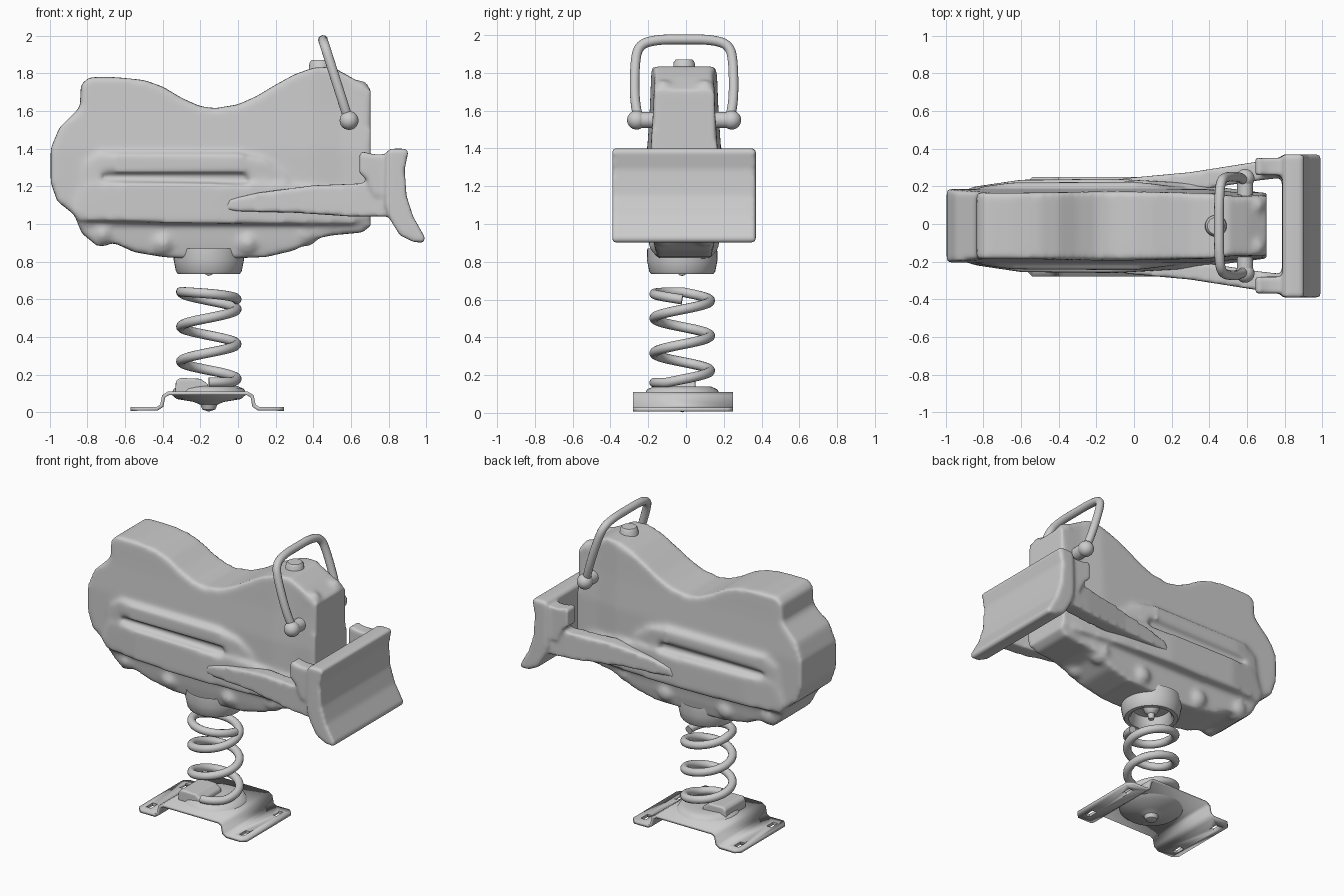
import bpy, bmesh, math
from mathutils import Vector, Matrix

cube = bpy.data.objects.get("Cube")
if cube:
    bpy.data.objects.remove(cube, do_unlink=True)

CY = -0.01           # centre line of the body
AX, AY = -0.155, -0.02   # spring axis

grey = bpy.data.materials.new("plain_grey")
grey.use_nodes = True
COLOUR = (0.6, 0.6, 0.6, 1)
grey.diffuse_color = COLOUR
grey.node_tree.nodes["Principled BSDF"].inputs["Base Color"].default_value = COLOUR


def link(name, data):
    ob = bpy.data.objects.new(name, data)
    bpy.context.collection.objects.link(ob)
    data.materials.append(grey)
    return ob


def from_bmesh(name, bm, voxel=0, smooth=0):
    bmesh.ops.recalc_face_normals(bm, faces=bm.faces[:])
    mesh = bpy.data.meshes.new(name)
    bm.to_mesh(mesh)
    bm.free()
    ob = link(name, mesh)
    if voxel:
        rm = ob.modifiers.new("fuse", 'REMESH')
        rm.mode, rm.voxel_size, rm.use_smooth_shade = 'VOXEL', voxel, True
        sm = ob.modifiers.new("soften", 'SMOOTH')
        sm.factor, sm.iterations = 0.5, smooth
    else:
        bpy.ops.object.select_all(action='DESELECT')
        bpy.context.view_layer.objects.active = ob
        ob.select_set(True)
        bpy.ops.object.shade_smooth_by_angle(angle=math.radians(40))
    return ob


def prism(bm, poly, inner, outer, cuts_x=(), cuts_z=()):
    """Side outline spanning y = inner(x, z) to outer(x, z)."""
    part = bmesh.new()
    face = part.faces.new([part.verts.new((x, 0, z)) for x, z in poly])
    ext = bmesh.ops.extrude_face_region(part, geom=[face])
    for v in ext["geom"]:
        if isinstance(v, bmesh.types.BMVert):
            v.co.y = 1
    for cuts, axis in ((cuts_x, (1, 0, 0)), (cuts_z, (0, 0, 1))):
        for c in cuts:
            geom = part.verts[:] + part.edges[:] + part.faces[:]
            bmesh.ops.bisect_plane(part, geom=geom, dist=1e-5,
                                   plane_co=Vector(axis) * c, plane_no=axis)
    for v in part.verts:
        x, y, z = v.co
        v.co.y = CY + (outer(x, z) if y > 0.5 else inner(x, z))
    bmesh.ops.recalc_face_normals(part, faces=part.faces[:])
    tmp = bpy.data.meshes.new("tmp")
    part.to_mesh(tmp)
    part.free()
    bm.from_mesh(tmp)
    bpy.data.meshes.remove(tmp)


def wide(bm, poly, half, **cuts):
    prism(bm, poly, lambda x, z: -half(x, z), half, **cuts)


def ramp(t, pairs):
    """Piecewise linear lookup."""
    for (a, va), (b, vb) in zip(pairs, pairs[1:]):
        if t <= b:
            return va + (vb - va) * max(0, (t - a) / (b - a))
    return pairs[-1][1]


def revolve(name, profile, x, y, z=0, steps=40):
    bm = bmesh.new()
    vs = [bm.verts.new((r, 0, h)) for r, h in profile]
    edges = [bm.edges.new(p) for p in zip(vs, vs[1:])]
    bmesh.ops.spin(bm, geom=vs + edges, cent=(0, 0, 0), axis=(0, 0, 1),
                   angle=2 * math.pi, steps=steps)
    bmesh.ops.remove_doubles(bm, verts=bm.verts[:], dist=1e-4)
    bmesh.ops.translate(bm, vec=(x, y, z), verts=bm.verts[:])
    return from_bmesh(name, bm)


def tube(name, points, radius, kind='POLY'):
    cu = bpy.data.curves.new(name, 'CURVE')
    cu.dimensions = '3D'
    cu.bevel_depth, cu.bevel_resolution, cu.use_fill_caps = radius, 4, True
    sp = cu.splines.new(kind)
    sp.points.add(len(points) - 1)
    for p, co in zip(sp.points, points):
        p.co = (*co, 1)
    if kind == 'NURBS':
        sp.order_u, sp.use_endpoint_u, sp.resolution_u = 3, True, 8
    return link(name, cu)


# Body: saddle-backed side outline, wider in the middle, narrow underneath
bm = bmesh.new()
top = [(-.835, 1.74), (-.79, 1.78), (-.65, 1.78), (-.5, 1.765), (-.4, 1.73), (-.3, 1.67),
       (-.2, 1.625), (-.12, 1.615), (0, 1.635), (.1, 1.68), (.2, 1.74), (.3, 1.795),
       (.4, 1.83), (.5, 1.835), (.6, 1.78), (.705, 1.71)]
under = [(.705, .99), (.66, .955), (.5, .94), (.4, .92), (.3, .86), (.15, .825), (-.2, .81),
         (-.4, .825), (-.55, .85), (-.66, .9), (-.75, .885), (-.83, .95), (-.87, 1.05),
         (-.96, 1.12), (-.995, 1.22), (-.995, 1.4), (-.95, 1.51), (-.84, 1.62)]
flank = [(.8, .14), (.9, .16), (.98, .17), (1.04, .195), (1.4, .195), (1.6, .182), (1.84, .172)]
wide(bm, top + under, lambda x, z: ramp(z, flank) - .018 * ramp(x, [(.4, 0), (.55, 1)]),
     cuts_x=(.4, .55), cuts_z=(.9, .98, 1.04, 1.4, 1.6))

# Running boards: lower panel and the upper ridge wrapping round a slot
panel = [(-.87, 1.06), (-.84, 1.02), (-.4, 1.005), (.3, 1.0), (.62, 1.0), (.66, 1.05),
         (.62, 1.17), (.2, 1.21), (-.72, 1.225), (-.82, 1.2)]
wide(bm, panel, lambda x, z: ramp(x, [(-.87, .205), (-.6, .245), (-.1, .25), (.25, .23), (.66, .18)]),
     cuts_x=(-.6, -.1, .25))
ridge = [(-.83, 1.17), (-.81, 1.32), (-.73, 1.375), (0, 1.375), (.14, 1.34), (.25, 1.26),
         (.3, 1.17), (.1, 1.17), (.04, 1.275), (-.73, 1.275), (-.74, 1.17)]
wide(bm, ridge, lambda x, z: ramp(x, [(-.83, .205), (-.65, .23), (0, .235), (.3, .2)]),
     cuts_x=(-.65, 0))

# Lamps on the nose corners and lumps along the underside
for s in (-1, 1):
    for x, y, z, r in ((.645, .11, 1.71, .055), (.36, .11, .95, .07),
                       (.05, .12, .9, .07), (-.4, .12, .9, .07), (-.72, .12, .95, .07)):
        bmesh.ops.create_uvsphere(bm, u_segments=16, v_segments=10, radius=r,
                                  matrix=Matrix.Translation((x, CY + s * y, z)))
from_bmesh("body", bm, .015, 9)

# Blade with its push arms and upper brackets
bm = bmesh.new()
blade = [(.79, 1.385), (.81, 1.4), (.89, 1.4), (.905, 1.385), (.885, 1.29), (.895, 1.15),
         (.93, 1.04), (.995, .925), (.985, .9), (.93, .905), (.86, .94), (.81, 1.02), (.785, 1.1)]
wide(bm, blade, lambda x, z: .38)
arm = [(-.08, 1.07), (-.05, 1.13), (.1, 1.165), (.4, 1.205), (.65, 1.215), (.82, 1.22),
       (.82, 1.04), (.6, 1.04), (.3, 1.06)]
bracket = [(.645, 1.37), (.66, 1.385), (.72, 1.37), (.84, 1.37), (.84, 1.15), (.73, 1.15),
           (.69, 1.23), (.645, 1.27)]
splay = [(-.08, .25), (.05, .262), (.3, .285), (.65, .34), (.82, .36)]
for s in (-1, 1):
    prism(bm, arm, lambda x, z: s * (ramp(x, splay) - .1), lambda x, z: s * ramp(x, splay),
          cuts_x=(.05, .3, .65))
    prism(bm, bracket, lambda x, z: s * .27, lambda x, z: s * .36)
from_bmesh("blade_and_arms", bm, .012, 6)

# Handle bar with round end knobs, and the cap on the hood
path = [(.24, 1.56), (.262, 1.62), (.262, 1.85), (.24, 1.95), (.14, 1.977), (0, 1.977)]
path += [(-y, z) for y, z in reversed(path[:-1])]
tube("handle_bar", [(.585 - (z - 1.56) * .32, CY + y, z) for y, z in path], .026, 'NURBS')
for s, side in ((1, "left"), (-1, "right")):
    bm = bmesh.new()
    bmesh.ops.create_uvsphere(bm, u_segments=24, v_segments=16, radius=.05,
                              matrix=Matrix.Translation((.59, CY + s * .252, 1.55)))
    bmesh.ops.create_cone(bm, cap_ends=True, segments=24, radius1=.042, radius2=.042, depth=.12,
                          matrix=Matrix.Translation((.59, CY + s * .19, 1.55))
                          @ Matrix.Rotation(math.pi / 2, 4, 'X'))
    from_bmesh(side + "_handle_knob", bm)
revolve("hood_cap", [(.062, -.06), (.056, .03), (.045, .045), (0, .047)], .435, CY, 1.825)

# Hollow socket under the body with its bolt
revolve("spring_socket", [(.185, .87), (.187, .81), (.175, .75), (.165, .735), (.14, .735),
                          (.125, .75), (.115, .81), (0, .82)], AX, AY)
revolve("socket_bolt", [(.06, .83), (.04, .78), (.022, .765), (.018, .73), (0, .725)], AX, AY)

# Coil spring
coil = []
for i in range(-24, 133):
    t = i * math.pi / 24
    z = .64 - .04 * (t / math.pi) ** 2 if t < 0 else .64 - .185 * t / math.tau
    a = math.pi - t
    coil.append((AX + .148 * math.cos(a), AY + .148 * math.sin(a), max(z, .16)))
tube("coil_spring", coil, .026)

# Folded base plate with rounded corners and bolt slots
bm = bmesh.new()
fold = [(-.57, .018), (-.43, .018), (-.405, .035), (-.395, .085), (-.37, .1), (.05, .1),
        (.075, .085), (.085, .035), (.11, .018), (.245, .018)]
rows = [[bm.verts.new((x, y, z)) for x, z in fold] for y in (-.28, .25)]
for i in range(len(fold) - 1):
    bm.faces.new((rows[0][i], rows[0][i + 1], rows[1][i + 1], rows[1][i]))
corners = [v for row in rows for v in (row[0], row[-1])]
bmesh.ops.bevel(bm, geom=corners, offset=.03, segments=1, affect='VERTICES')
plate = from_bmesh("base_plate", bm)
thick = plate.modifiers.new("thickness", 'SOLIDIFY')
thick.thickness, thick.offset = .02, 0

bm = bmesh.new()
for x in (-.515, .185):
    for y in (-.19, .16):
        bmesh.ops.create_cube(bm, size=1, matrix=Matrix.Translation((x, y, .02))
                              @ Matrix.Diagonal((.035, .07, .1, 1)))
cutter = from_bmesh("slot_cutter", bm)
cut = plate.modifiers.new("slots", 'BOOLEAN')
cut.operation, cut.object, cut.solver = 'DIFFERENCE', cutter, 'EXACT'
bpy.context.view_layer.objects.active = plate
for m in ("thickness", "slots"):
    bpy.ops.object.modifier_apply(modifier=m)
bpy.data.objects.remove(cutter, do_unlink=True)

# Clamp seat above the plate, dished boss and bolt below
revolve("clamp_seat", [(.2, .1), (.185, .125), (.15, .14), (.06, .13), (0, .13)], AX, AY)
bm = bmesh.new()
lug = [(-.335, .1), (-.33, .165), (-.31, .182), (-.2, .178), (-.16, .15), (-.15, .1)]
prism(bm, lug, lambda x, z: -.16, lambda x, z: .06)
from_bmesh("clamp_lug", bm, .008, 4)
revolve("plate_boss", [(.2, .095), (.17, .07), (.08, .055), (.045, .04), (.035, .015), (0, .003)], AX, AY)
